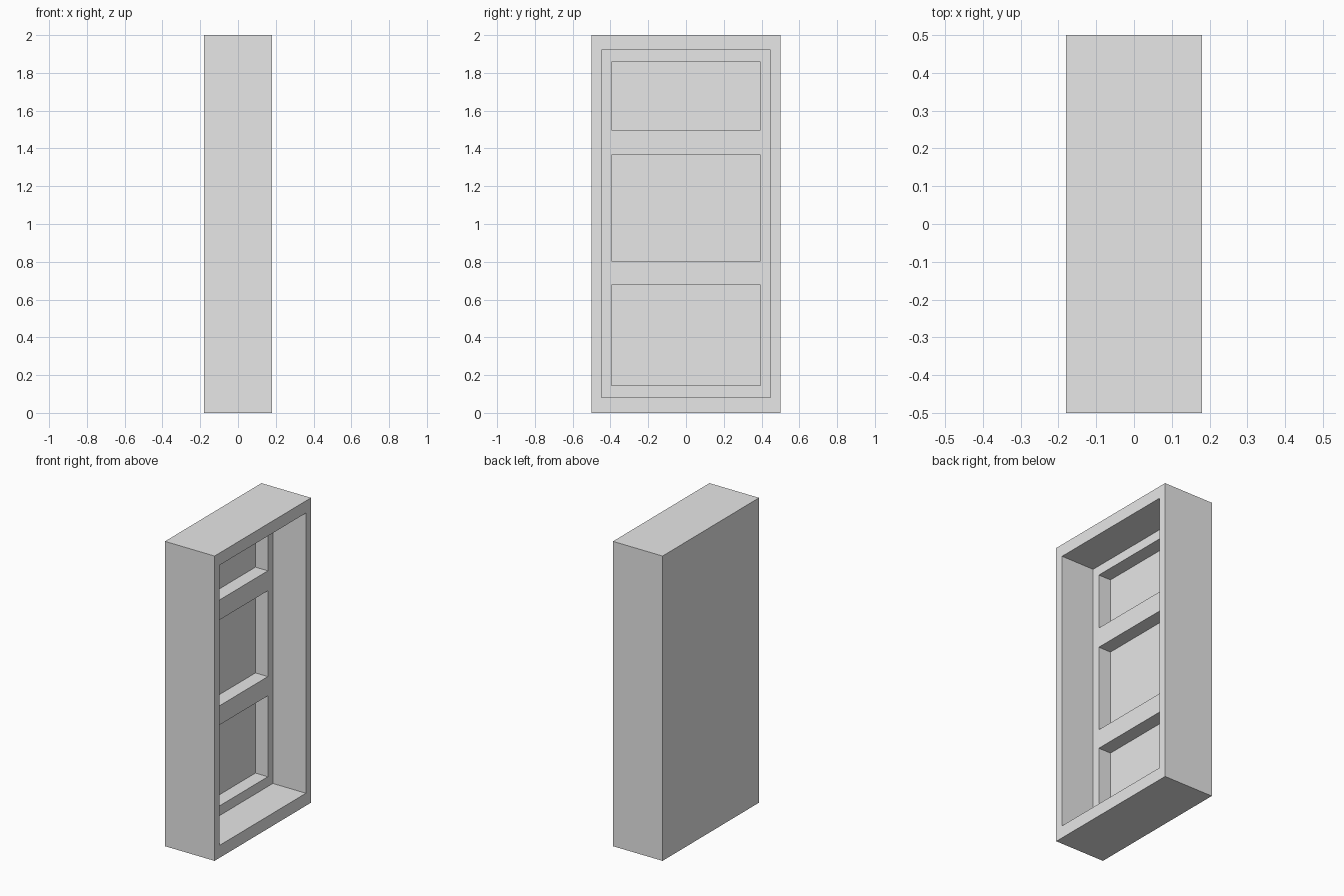
import bpy

if "Cube" in bpy.data.objects:
    bpy.data.objects.remove(bpy.data.objects["Cube"], do_unlink=True)

grey = bpy.data.materials.new("light_grey")
grey.use_nodes = True
grey.diffuse_color = (0.8, 0.8, 0.8, 1)
grey.node_tree.nodes["Principled BSDF"].inputs["Base Color"].default_value = (0.8, 0.8, 0.8, 1)


def box(name, x, y, z):
    """Box spanning the given (low, high) ranges."""
    spans = (x, y, z)
    bpy.ops.mesh.primitive_cube_add(size=1, location=[(a + b) / 2 for a, b in spans])
    obj = bpy.context.object
    obj.name = name
    obj.scale = [b - a for a, b in spans]
    bpy.ops.object.transform_apply(location=True, rotation=False, scale=True)
    obj.data.materials.append(grey)
    return obj


def carve(target, cutter):
    """Subtract the cutter and remove it."""
    cutter.hide_render = True
    mod = target.modifiers.new("carve", 'BOOLEAN')
    mod.operation = 'DIFFERENCE'
    mod.solver = 'EXACT'
    mod.object = cutter
    bpy.context.view_layer.objects.active = target
    bpy.ops.object.modifier_apply(modifier=mod.name)
    bpy.data.objects.remove(cutter, do_unlink=True)


FRONT, PANEL, BACK = 0.18, -0.06, -0.15

# Solid cabinet body
cabinet = box("cabinet_body", (-FRONT, FRONT), (-0.5, 0.5), (0, 2))

# Deep opening on the +x side
carve(cabinet, box("opening_cutter", (PANEL, FRONT + 0.1), (-0.447, 0.447), (0.082, 1.92)))

# Three compartments sunk into the inner panel
for low, high in ((0.146, 0.677), (0.803, 1.366), (1.497, 1.858)):
    carve(cabinet, box("compartment_cutter", (BACK, PANEL + 0.1), (-0.395, 0.395), (low, high)))
